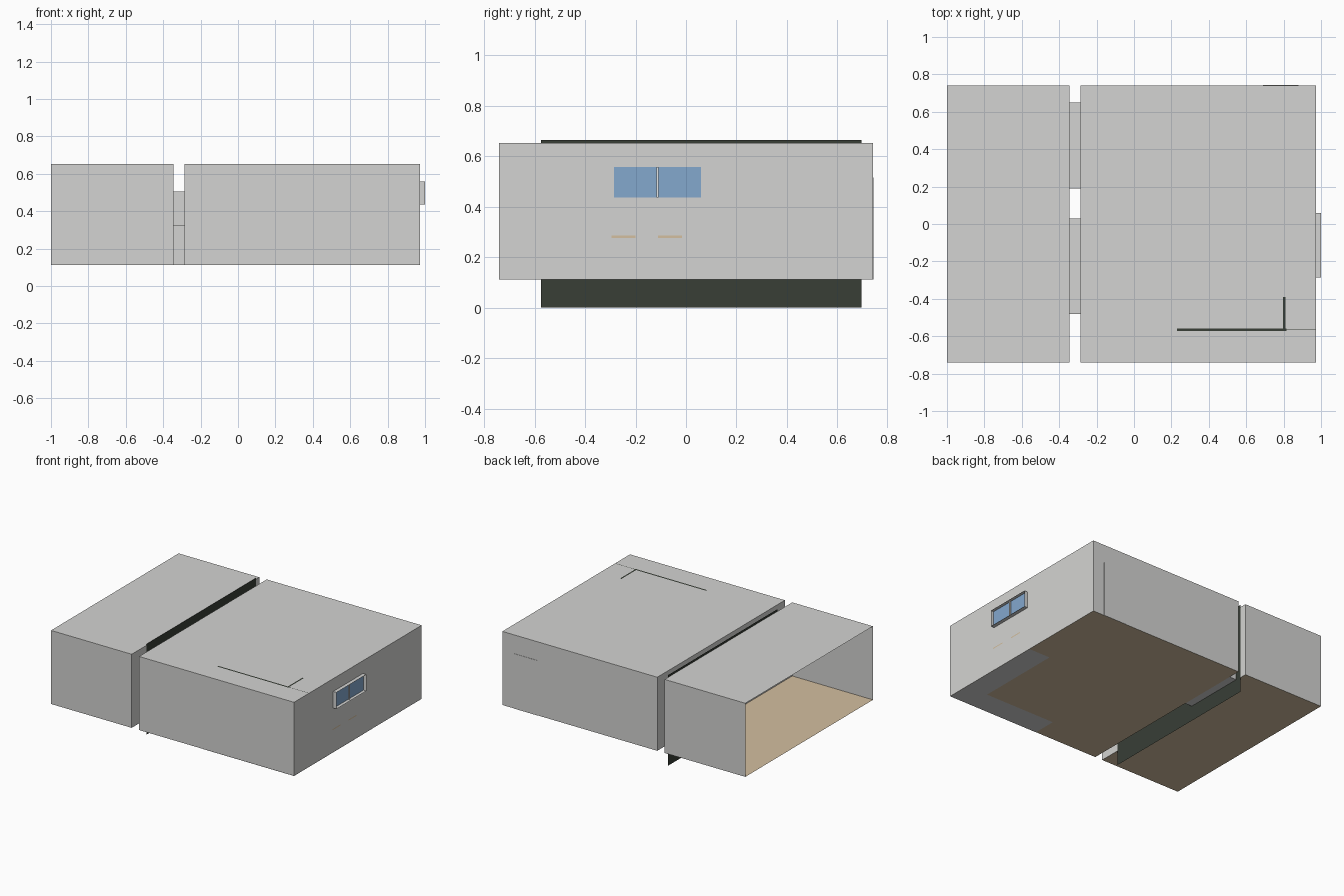
import bpy
import bmesh

if "Cube" in bpy.data.objects:
    bpy.data.objects.remove(bpy.data.objects["Cube"])


def mat(name, srgb):
    m = bpy.data.materials.new(name)
    lin = [((c / 255 + 0.055) / 1.055) ** 2.4 for c in srgb]
    m.diffuse_color = (*lin, 1)
    m.use_nodes = True
    m.node_tree.nodes["Principled BSDF"].inputs["Base Color"].default_value = m.diffuse_color
    return m


GREY = mat("wall grey", (212, 212, 210))
TAN = mat("floor tan", (211, 191, 160))
DARK = mat("dark green", (56, 62, 54))
GLASS = mat("window blue", (132, 168, 206))
WHITE = mat("mullion white", (232, 232, 230))

Y = 0.74            # half depth of the rooms
Z0, Z1 = 0.112, 0.652  # floor and ceiling heights


def finish(name, bm, *mats):
    me = bpy.data.meshes.new(name)
    bm.to_mesh(me)
    bm.free()
    ob = bpy.data.objects.new(name, me)
    bpy.context.collection.objects.link(ob)
    for m in mats:
        me.materials.append(m)
    return ob


SIDES = {
    "-x": (0, 2, 6, 4), "+x": (1, 5, 7, 3), "-y": (0, 4, 5, 1),
    "+y": (2, 3, 7, 6), "-z": (0, 1, 3, 2), "+z": (4, 6, 7, 5),
}


def shell(name, x, y, z, mats, omit=()):
    """Box with zero-thickness walls, leaving out the named sides."""
    bm = bmesh.new()
    v = [bm.verts.new((a, b, c)) for c in z for b in y for a in x]
    for side, ids in SIDES.items():
        if side in omit:
            continue
        f = bm.faces.new([v[i] for i in ids])
        # floor colour on the bottom face
        f.material_index = len(mats) - 1 if side == "-z" else 0
    bm.normal_update()
    for w in [w for w in bm.verts if not w.link_faces]:
        bm.verts.remove(w)
    return finish(name, bm, *mats)


def sheet(name, x, y, z, m):
    """Single rectangle; one of the ranges is a plain number."""
    if not isinstance(x, tuple):
        pts = [(x, y[0], z[0]), (x, y[1], z[0]), (x, y[1], z[1]), (x, y[0], z[1])]
    else:
        pts = [(x[0], y[0], z), (x[1], y[0], z), (x[1], y[1], z), (x[0], y[1], z)]
    bm = bmesh.new()
    bm.faces.new([bm.verts.new(p) for p in pts])
    return finish(name, bm, m)


# openings through the shared wall: (y range, z range)
OPENINGS = [((-0.48, 0.03), (0.32, 0.505)), ((0.19, 0.65), (Z0, 0.505))]


def pierced_wall(name, x):
    bm = bmesh.new()
    ys = sorted({-Y, Y, *(e for o in OPENINGS for e in o[0])})
    zs = sorted({Z0, Z1, *(e for o in OPENINGS for e in o[1])})
    for a, b in zip(ys, ys[1:]):
        for c, d in zip(zs, zs[1:]):
            if any(o[0][0] <= a and b <= o[0][1] and o[1][0] <= c and d <= o[1][1]
                   for o in OPENINGS):
                continue
            bm.faces.new([bm.verts.new(p) for p in
                          ((x, a, c), (x, b, c), (x, b, d), (x, a, d))])
    bmesh.ops.remove_doubles(bm, verts=bm.verts, dist=1e-5)
    return finish(name, bm, GREY)


# two hollow rooms, the smaller one open at its outer end
shell("small_room", (-1.0, -0.345), (-Y, Y), (Z0, Z1), (GREY, TAN), ("-x", "+x"))
shell("large_room", (-0.285, 0.973), (-Y, Y), (Z0, Z1), (GREY, TAN), ("-x",))
pierced_wall("small_room_inner_wall", -0.345)
pierced_wall("large_room_inner_wall", -0.285)

# linings joining the rooms around the opening and the doorway
for label, (yr, zr) in zip(("window_lining", "doorway_lining"), OPENINGS):
    shell(label, (-0.345, -0.285), yr, zr, (GREY,), ("-x", "+x"))

# dark panel standing in the gap
sheet("gap_panel", -0.341, (-0.575, 0.695), (0.0, 0.665), DARK)

# end window: projecting lining, recessed glass, mullion
WY, WZ = (-0.286, 0.06), (0.437, 0.558)
shell("end_window_frame", (0.973, 1.0), WY, WZ, (GREY,), ("-x", "+x"))
sheet("end_window_glass", 0.977, WY, WZ, GLASS)
shell("end_window_mullion", (0.977, 0.985), (-0.116, -0.109), WZ, (WHITE,))

# tan shelf edges showing through the end wall
for i, yr in enumerate(((-0.295, -0.2), (-0.11, -0.015))):
    sheet(f"shelf_edge_{i + 1}", 0.9742, yr, (0.277, 0.285), TAN)

# grey L-shaped base plates under the large room
sheet("base_plate_side", (0.80, 0.973), (-Y, 0.08), Z0 - 0.001, GREY)
sheet("base_plate_front", (0.23, 0.80), (-Y, -0.565), Z0 - 0.001, GREY)

# dark partition tops just breaking through the roof
for i, (xr, yr) in enumerate((((0.23, 0.815), (-0.573, -0.56)),
                              ((0.797, 0.809), (-0.56, -0.39)),
                              ((0.815, 0.97), (-0.568, -0.564)))):
    sheet(f"partition_top_{i + 1}", xr, yr, Z1 + 0.0006, DARK)

# door leaf slightly proud of the back wall
shell("back_door", (0.69, 0.88), (Y, Y + 0.002), (Z0, 0.515), (GREY,))
